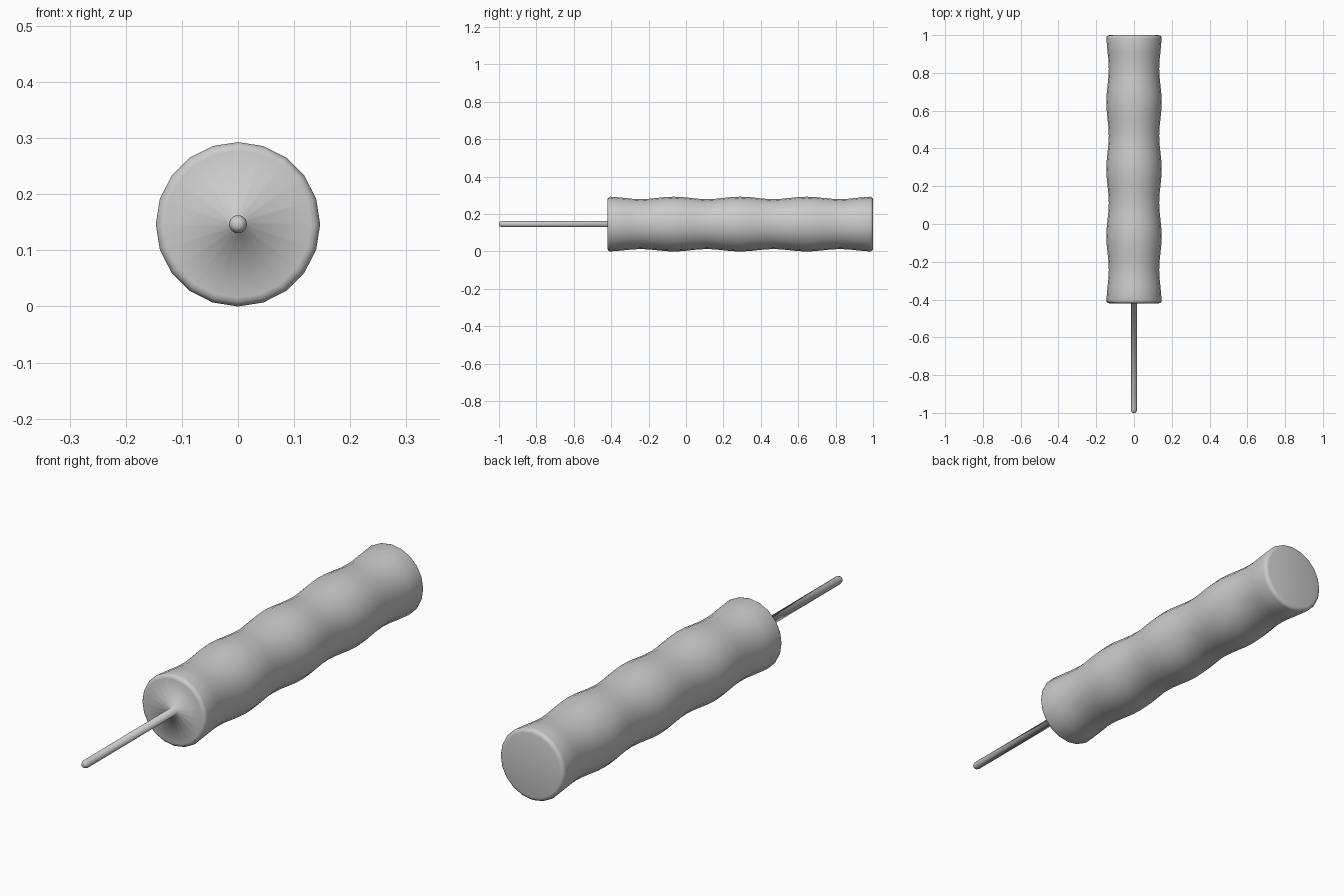
import bpy, bmesh, math

if "Cube" in bpy.data.objects:
    bpy.data.objects.remove(bpy.data.objects["Cube"])

SIDES = 20
R = 0.1465      # largest grip radius
DIP = 0.013     # depth of the finger grooves
Y0, Y1 = -0.42, 1.0
BEV = 0.016     # rounded rim size
ROD = 0.016


def lathe(name, profile, sides, z):
    """Revolve (radius, y) points around a y-parallel axis at height z."""
    bm = bmesh.new()
    rings = []
    for r, y in profile:
        rings.append([bm.verts.new((r * math.sin(2 * math.pi * i / sides), y,
                                    z + r * math.cos(2 * math.pi * i / sides)))
                      for i in range(sides)])
    for a, b in zip(rings, rings[1:]):
        for i in range(sides):
            j = (i + 1) % sides
            bm.faces.new((a[i], a[j], b[j], b[i]))
    bm.faces.new(rings[0])
    bm.faces.new(rings[-1])
    bmesh.ops.recalc_face_normals(bm, faces=bm.faces)
    for f in bm.faces:
        f.smooth = True
    me = bpy.data.meshes.new(name)
    bm.to_mesh(me)
    bm.free()
    ob = bpy.data.objects.new(name, me)
    bpy.context.collection.objects.link(ob)
    return ob


def rim(y, direction):
    """Quarter-round edge from the end face out to the full radius."""
    pts = []
    for k in range(4):
        a = k * math.pi / 6
        pts.append((R - BEV + BEV * math.sin(a),
                    y + direction * BEV * (1 - math.cos(a))))
    return pts


# thin rod with a rounded tip, flowing into the flat front face of the grip
profile = [(0.006, -1.0), (0.012, -0.996), (ROD, -0.985), (ROD, Y0)]
profile += rim(Y0, 1)

# wavy grip: four grooves between the two ends
STEPS = 32
for k in range(2, STEPS - 1):
    t = k / STEPS
    r = R - DIP * (0.5 - 0.5 * math.cos(2 * math.pi * 4 * t))
    profile.append((r, Y0 + (Y1 - Y0) * t))

# rounded back end
profile += reversed(rim(Y1, -1))

lathe("grip_with_rod", profile, SIDES, R)
